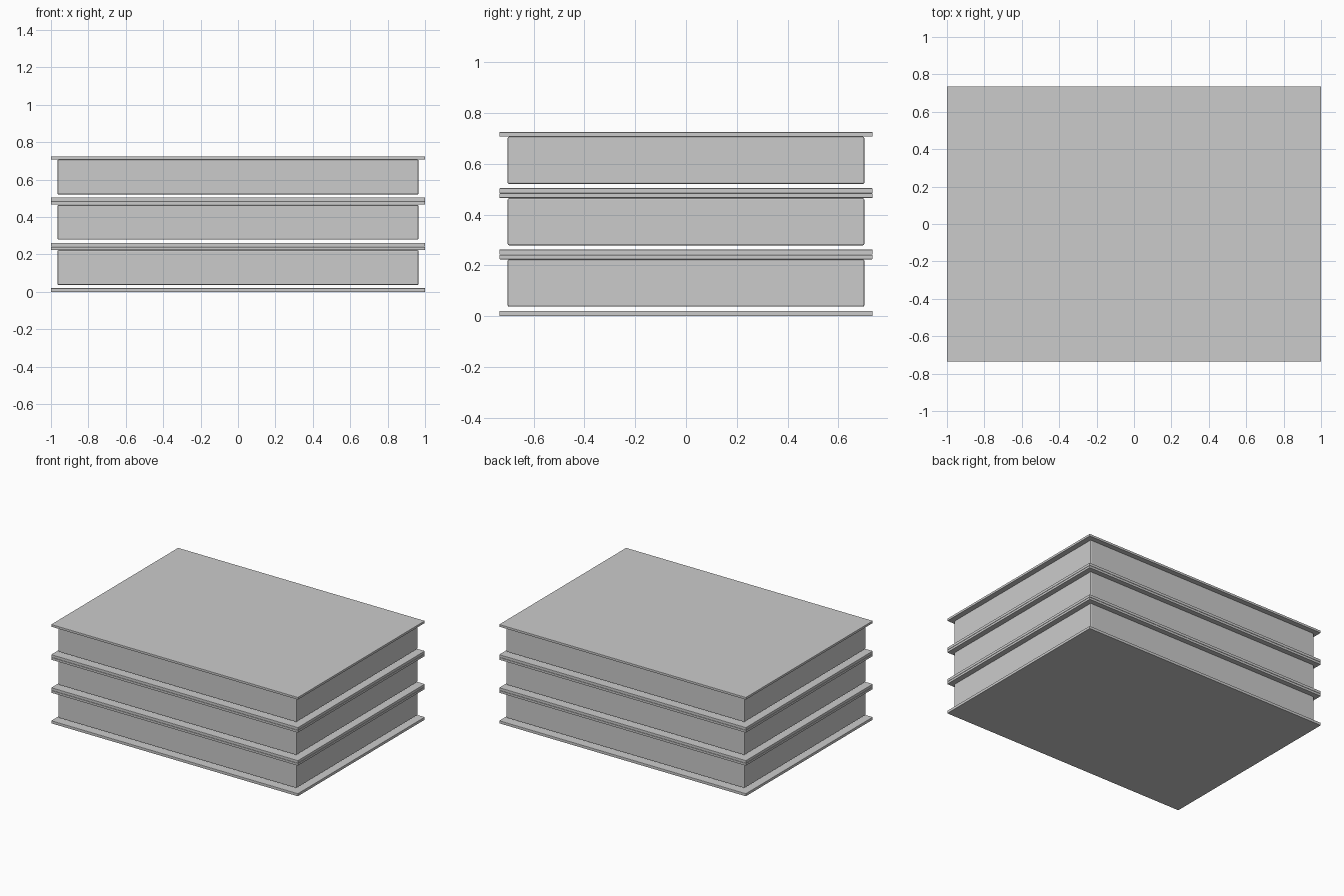
import bpy

if "Cube" in bpy.data.objects:
    bpy.data.objects.remove(bpy.data.objects["Cube"])

PITCH = 0.242      # height of one tray
PLATE = 0.02       # rim plate thickness


def box(name, half_x, half_y, z0, z1, bevel):
    bpy.ops.mesh.primitive_cube_add(size=1, location=(0, 0, (z0 + z1) / 2))
    ob = bpy.context.object
    ob.name = name
    ob.scale = (2 * half_x, 2 * half_y, z1 - z0)
    bpy.ops.object.transform_apply(location=False, rotation=False, scale=True)
    mod = ob.modifiers.new("edge_bevel", 'BEVEL')
    mod.width = bevel
    mod.segments = 2
    return ob


# three identical layers: bottom plate, floating inner block, top plate
for i in range(3):
    z = i * PITCH
    box(f"bottom_plate_{i + 1}", 1.0, 0.735, z, z + PLATE, 0.002)
    box(f"inner_block_{i + 1}", 0.965, 0.703, z + 0.037, z + PITCH - PLATE + 0.001, 0.006)
    box(f"top_plate_{i + 1}", 1.0, 0.735, z + PITCH - PLATE + 0.002, z + PITCH - 0.001, 0.002)
